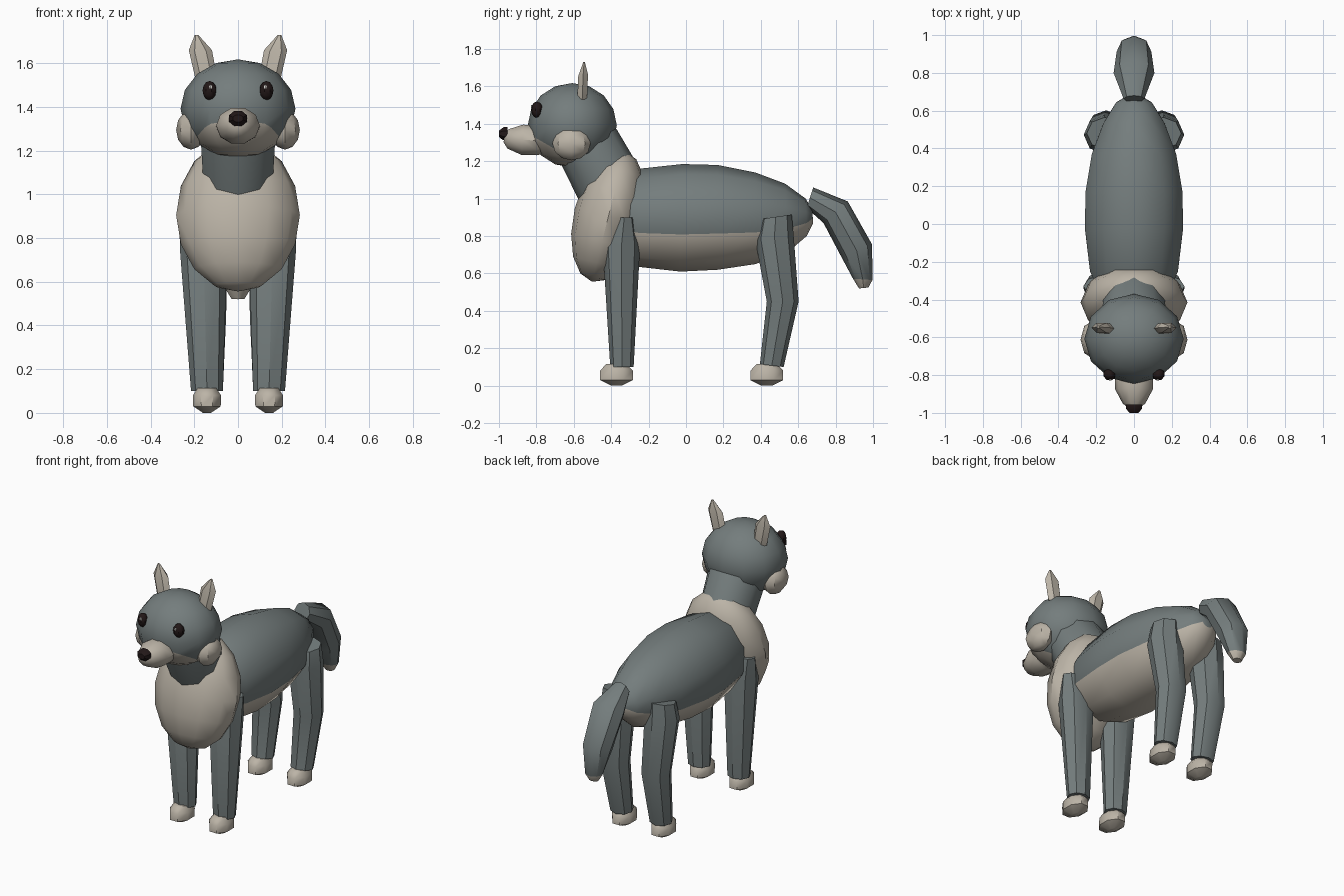
import bpy, bmesh, math
from mathutils import Vector, Matrix

if "Cube" in bpy.data.objects:
    bpy.data.objects.remove(bpy.data.objects["Cube"])


def material(name, rgb):
    m = bpy.data.materials.new(name)
    m.diffuse_color = (*rgb, 1)
    m.use_nodes = True
    m.node_tree.nodes["Principled BSDF"].inputs["Base Color"].default_value = m.diffuse_color
    return m


GREY = material("slate grey", (0.175, 0.205, 0.205))
CREAM = material("warm cream", (0.50, 0.455, 0.385))
DARK = material("near black", (0.016, 0.009, 0.009))
WHITE = material("eye glint", (0.75, 0.73, 0.70))


def finish(bm, name, mats, angle=40):
    bmesh.ops.recalc_face_normals(bm, faces=bm.faces)
    me = bpy.data.meshes.new(name)
    bm.to_mesh(me)
    bm.free()
    for m in mats:
        me.materials.append(m)
    ob = bpy.data.objects.new(name, me)
    bpy.context.collection.objects.link(ob)
    bpy.ops.object.select_all(action='DESELECT')
    ob.select_set(True)
    bpy.context.view_layer.objects.active = ob
    bpy.ops.object.shade_smooth_by_angle(angle=math.radians(angle))
    return ob


def loft(name, secs, n, mats, cx=0, off=0, rule=None, angle=40):
    """Rings from (ya, za, yb, zb, half width, optional x shift): a and b are the ring's profile ends."""
    bm = bmesh.new()
    rings = []
    for s in secs:
        a, b = Vector((0, s[0], s[1])), Vector((0, s[2], s[3]))
        x = s[5] if len(s) > 5 else cx
        mid, half = (a + b) / 2 + Vector((x, 0, 0)), (b - a) / 2
        ring = []
        for k in range(n):
            t = off + 2 * math.pi * k / n
            ring.append(bm.verts.new(mid + half * math.sin(t) + Vector((s[4] * math.cos(t), 0, 0))))
        rings.append(ring)
    for i, (r, q) in enumerate(zip(rings, rings[1:])):
        for k in range(n):
            j = (k + 1) % n
            f = bm.faces.new((r[k], r[j], q[j], q[k]))
            if rule:
                f.material_index = rule(i, k)
    bm.faces.new(rings[0])
    f = bm.faces.new(rings[-1])
    if rule:
        f.material_index = rule(len(secs) - 2, 0)
    return finish(bm, name, mats, angle)


def ball(name, loc, size, mats, u=12, v=8, rot=(0, 'X'), cut=None, angle=40):
    """Ellipsoid; cut = (point, normal) gives the second colour to the side the normal faces."""
    bm = bmesh.new()
    bmesh.ops.create_uvsphere(bm, u_segments=u, v_segments=v, radius=1)
    m = Matrix.Translation(loc) @ Matrix.Rotation(math.radians(rot[0]), 4, rot[1]) @ Matrix.Diagonal((*size, 1))
    bm.transform(m)
    if cut:
        p, nrm = Vector(cut[0]), Vector(cut[1])
        bmesh.ops.bisect_plane(bm, geom=bm.verts[:] + bm.edges[:] + bm.faces[:], plane_co=p, plane_no=nrm)
        for f in bm.faces:
            f.material_index = int((f.calc_center_median() - p).dot(nrm) > 0)
    return finish(bm, name, mats, angle)


# Body: grey back, cream belly (lower faces of each ring)
N = 10
loft("body", [
    (-0.48, 0.76, -0.44, 1.04, 0.15),
    (-0.25, 0.635, -0.25, 1.16, 0.245),
    (-0.03, 0.61, -0.02, 1.185, 0.273),
    (0.17, 0.62, 0.17, 1.18, 0.27),
    (0.37, 0.65, 0.37, 1.14, 0.235),
    (0.54, 0.71, 0.53, 1.08, 0.17),
    (0.645, 0.80, 0.64, 1.00, 0.10),
    (0.68, 0.87, 0.675, 0.94, 0.04)],
    N, (GREY, CREAM), off=math.radians(-18),
    rule=lambda i, k: int(k >= 6))

# Chest and neck
ball("chest", (0, -0.415, 0.905), (0.283, 0.185, 0.36), (CREAM,), 12, 8, rot=(-14, 'X'))
loft("neck", [
    (-0.555, 0.955, -0.24, 1.15, 0.165),
    (-0.68, 1.21, -0.37, 1.37, 0.18),
    (-0.70, 1.27, -0.42, 1.42, 0.17)],
    10, (GREY,), off=math.radians(18))

# Head with cream jaw, muzzle and nose
ball("head", (0, -0.608, 1.392), (0.263, 0.238, 0.226), (GREY, CREAM), 12, 8,
     cut=((0, -0.70, 1.265), (0, -0.5, -0.87)))
loft("muzzle", [
    (-0.70, 1.25, -0.72, 1.37, 0.08),
    (-0.80, 1.228, -0.80, 1.392, 0.10),
    (-0.88, 1.23, -0.87, 1.40, 0.10),
    (-0.955, 1.265, -0.945, 1.375, 0.06),
    (-0.975, 1.30, -0.97, 1.36, 0.03)],
    10, (CREAM,))
loft("nose", [
    (-0.955, 1.31, -0.955, 1.385, 0.045),
    (-0.98, 1.31, -0.975, 1.385, 0.045),
    (-1.0, 1.33, -1.0, 1.365, 0.026)],
    8, (DARK,), off=math.radians(22.5))

# Tail with cream tip
loft("tail", [
    (0.645, 0.95, 0.68, 1.06, 0.055),
    (0.735, 0.87, 0.865, 0.985, 0.108),
    (0.83, 0.69, 0.995, 0.755, 0.092),
    (0.893, 0.572, 0.997, 0.565, 0.058),
    (0.925, 0.52, 0.975, 0.525, 0.03)],
    8, (GREY, CREAM), rule=lambda i, k: int(i == 3))

# Paired parts
for s, side in ((1, "right"), (-1, "left")):
    ball(side + "_cheek", (s * 0.215, -0.612, 1.295), (0.068, 0.102, 0.09), (CREAM,), 8, 6)
    ball(side + "_eye", (s * 0.13, -0.797, 1.475), (0.034, 0.032, 0.044), (DARK,), 8, 6, rot=(s * 30, 'Z'))
    ball(side + "_eye_glint", (s * 0.125, -0.824, 1.492), (0.008, 0.006, 0.01), (WHITE,), 6, 4)
    loft(side + "_ear", [
        (-0.585, 1.53, -0.525, 1.53, 0.05, s * 0.145),
        (-0.58, 1.655, -0.52, 1.665, 0.053, s * 0.172),
        (-0.55, 1.73, -0.54, 1.73, 0.008, s * 0.19)],
        6, (CREAM,), angle=30)
    loft("front_leg_" + side, [
        (-0.405, 0.10, -0.28, 0.10, 0.073, s * 0.142),
        (-0.445, 0.74, -0.245, 0.76, 0.108, s * 0.158),
        (-0.385, 0.90, -0.275, 0.90, 0.092, s * 0.176)],
        8, (GREY,))
    loft("hind_leg_" + side, [
        (0.395, 0.115, 0.522, 0.10, 0.073, s * 0.142),
        (0.432, 0.45, 0.602, 0.45, 0.094, s * 0.148),
        (0.37, 0.78, 0.575, 0.81, 0.108, s * 0.158),
        (0.395, 0.89, 0.565, 0.915, 0.095, s * 0.155)],
        8, (GREY,))
    for y, end in ((-0.372, "front"), (0.432, "hind")):
        loft(end + "_paw_" + side, [
            (y - 0.03, 0.0, y + 0.03, 0.0, 0.02),
            (y - 0.095, 0.03, y + 0.095, 0.03, 0.068),
            (y - 0.095, 0.08, y + 0.095, 0.08, 0.07),
            (y - 0.06, 0.115, y + 0.06, 0.115, 0.045)],
            8, (CREAM,), cx=s * 0.142, off=math.radians(22.5), angle=50)
